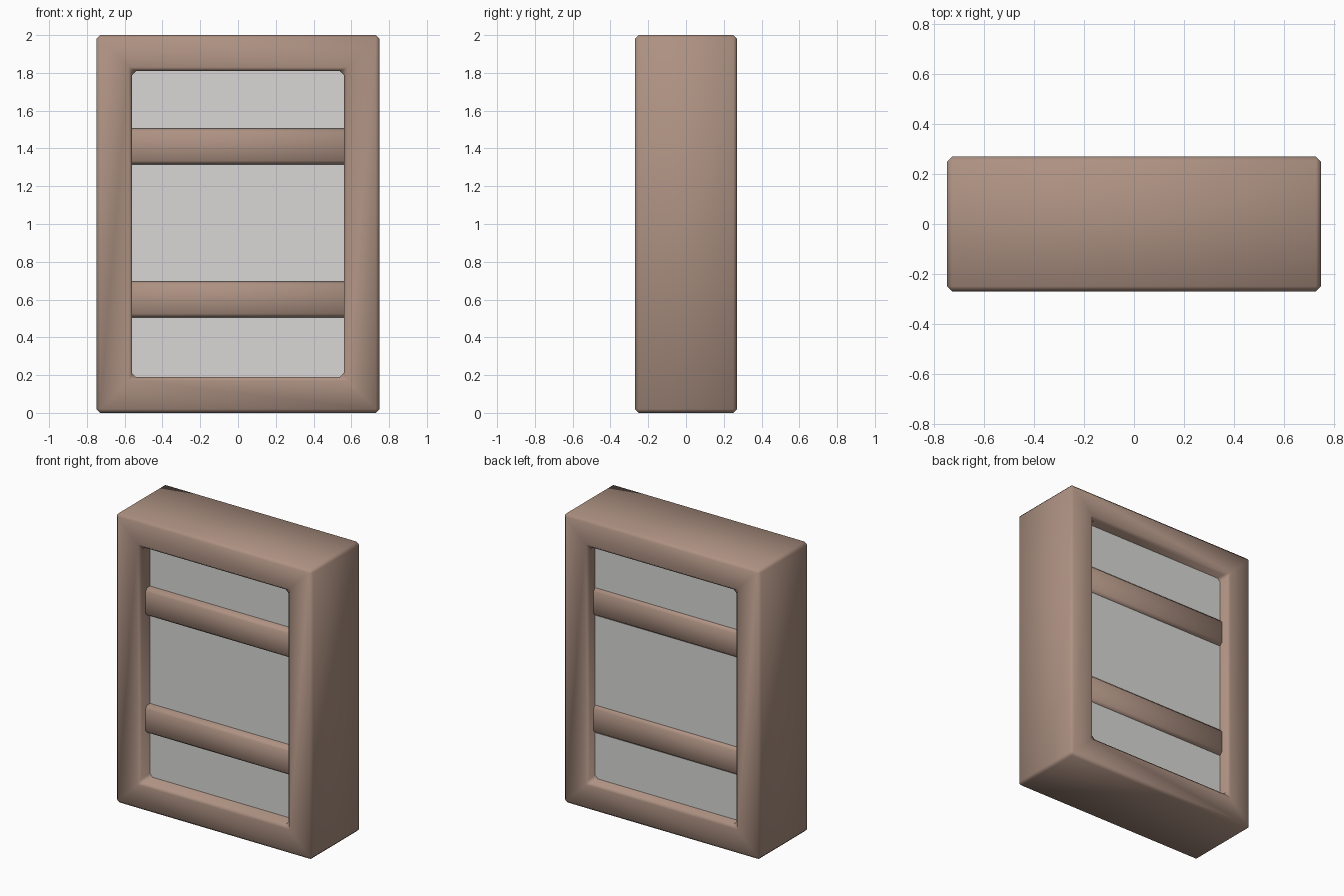
import bpy, bmesh

if "Cube" in bpy.data.objects:
    bpy.data.objects.remove(bpy.data.objects["Cube"])

def material(name, rgb):
    m = bpy.data.materials.new(name)
    m.diffuse_color = (*rgb, 1)
    m.use_nodes = True
    m.node_tree.nodes["Principled BSDF"].inputs["Base Color"].default_value = m.diffuse_color
    return m

WOOD = material("brown wood", (0.42, 0.285, 0.225))
GLASS = material("pale grey pane", (0.69, 0.685, 0.67))

def finish(name, bm, mat, bevel=0):
    bmesh.ops.recalc_face_normals(bm, faces=bm.faces)
    me = bpy.data.meshes.new(name)
    bm.to_mesh(me)
    bm.free()
    me.materials.append(mat)
    ob = bpy.data.objects.new(name, me)
    bpy.context.collection.objects.link(ob)
    if bevel:
        mod = ob.modifiers.new("bevel", 'BEVEL')
        mod.width = bevel
        mod.segments = 1
        mod.limit_method = 'ANGLE'
        for p in me.polygons:
            p.use_smooth = True
    return ob

def box(name, x, y0, y1, z0, z1, mat, bevel=0):
    bm = bmesh.new()
    bmesh.ops.create_cube(bm, size=1)
    for v in bm.verts:
        v.co.x *= 2 * x
        v.co.y = y1 if v.co.y > 0 else y0
        v.co.z = z1 if v.co.z > 0 else z0
    return finish(name, bm, mat, bevel)

# Outer frame: rectangular ring, mitred at the corners
W, D, H, T = 0.75, 0.27, 2.0, 0.19
bm = bmesh.new()
def ring(x, z0, z1, y):
    return [bm.verts.new(c) for c in ((-x, y, z0), (x, y, z0), (x, y, z1), (-x, y, z1))]
loops = [ring(W, 0, H, -D), ring(W, 0, H, D),
         ring(W - T, T, H - T, D), ring(W - T, T, H - T, -D)]
for k in range(4):
    a, b = loops[k], loops[(k + 1) % 4]
    for i in range(4):
        j = (i + 1) % 4
        bm.faces.new((a[i], a[j], b[j], b[i]))
finish("frame", bm, WOOD, 0.02)

# Pane filling the opening
box("pane", W - T + 0.01, -0.16, 0.19, T - 0.01, H - T + 0.01, GLASS)

# Two cross bars, standing proud of the pane on both sides
for name, z in (("lower_bar", 0.6), ("upper_bar", 1.41)):
    box(name, W - T + 0.04, -0.21, 0.21, z - 0.095, z + 0.095, WOOD, 0.02)
